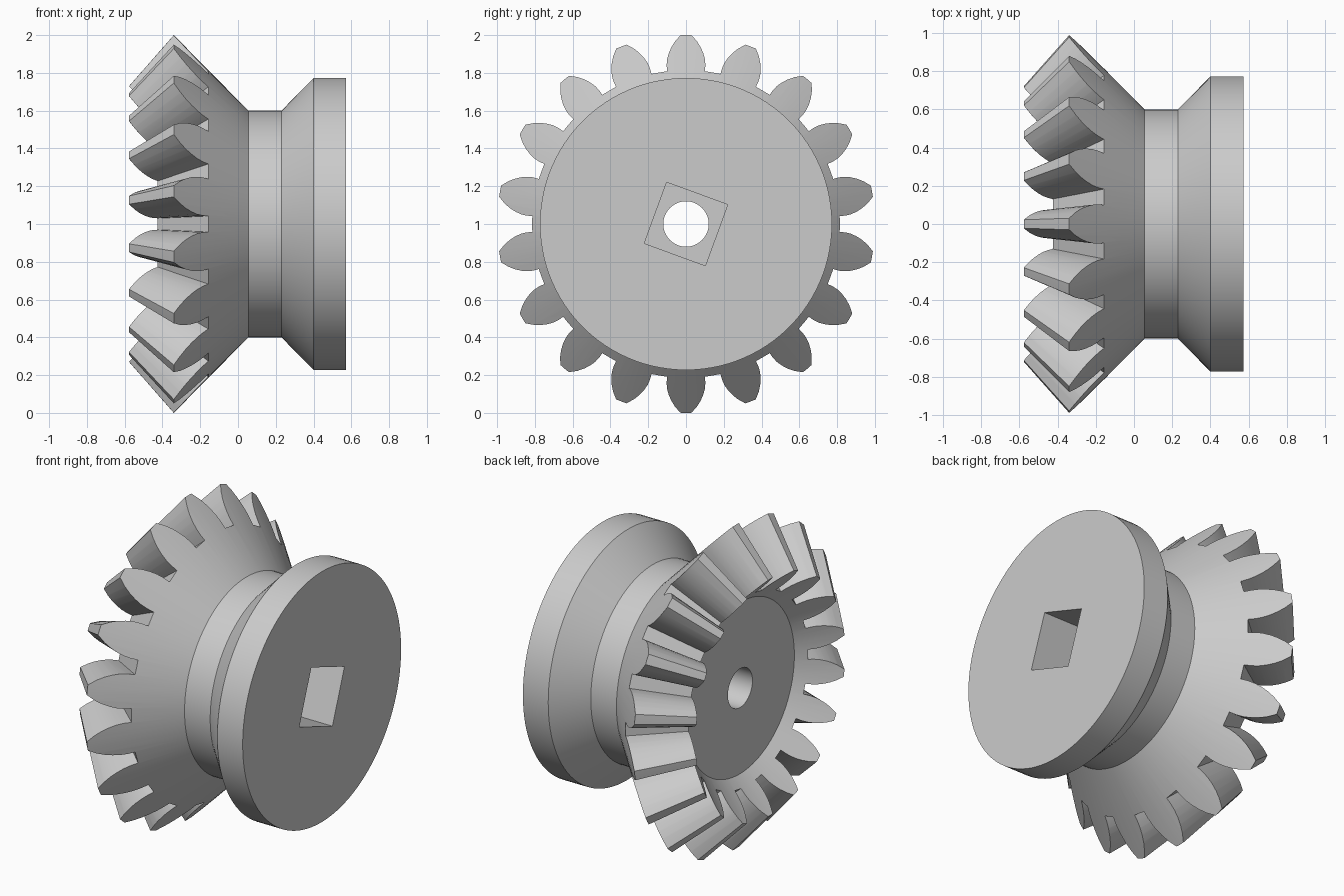
import bpy, bmesh, math
from mathutils import Matrix, Vector

old = bpy.data.objects.get("Cube")
if old:
    bpy.data.objects.remove(old, do_unlink=True)

grey = bpy.data.materials.new("plain grey")
grey.use_nodes = True
GREY = (0.6, 0.6, 0.6, 1)
grey.diffuse_color = GREY
grey.node_tree.nodes["Principled BSDF"].inputs["Base Color"].default_value = GREY

TEETH = 18
# Tooth outline at the large end: (radius, half width) from root to beyond the tip
TOOTH = [(0.815, 0.1), (0.845, 0.103), (0.875, 0.101), (0.905, 0.093),
         (0.935, 0.08), (0.965, 0.061), (1.0, 0.03), (1.08, 0.02)]


def finish(bm, name):
    bmesh.ops.recalc_face_normals(bm, faces=bm.faces[:])
    mesh = bpy.data.meshes.new(name)
    bm.to_mesh(mesh)
    bm.free()
    mesh.materials.append(grey)
    obj = bpy.data.objects.new(name, mesh)
    obj.location.z = 1
    bpy.context.collection.objects.link(obj)
    return obj


def activate(obj):
    bpy.ops.object.select_all(action='DESELECT')
    obj.select_set(True)
    bpy.context.view_layer.objects.active = obj


def prism(bm, first, last):
    """Closed solid between two matching loops of points."""
    p = [bm.verts.new(co) for co in first]
    q = [bm.verts.new(co) for co in last]
    bm.faces.new(p)
    bm.faces.new(q)
    for i in range(len(p)):
        bm.faces.new((p[i - 1], p[i], q[i], q[i - 1]))


def lathe(name, profile, steps):
    """Closed solid turned around the x axis from (x, radius) points."""
    bm = bmesh.new()
    rings = []
    for x, r in profile:
        angles = [math.tau * i / steps for i in range(steps)]
        rings.append([bm.verts.new((x, r * math.sin(a), r * math.cos(a))) for a in angles])
    for p, q in zip(rings, rings[1:]):
        for i in range(steps):
            bm.faces.new((p[i - 1], p[i], q[i], q[i - 1]))
    bm.faces.new(rings[0])
    bm.faces.new(rings[-1])
    return finish(bm, name)


def cut(obj, cutter):
    activate(obj)
    mod = obj.modifiers.new("cut", 'BOOLEAN')
    mod.operation = 'DIFFERENCE'
    mod.solver = 'EXACT'
    mod.object = cutter
    bpy.ops.object.modifier_apply(modifier=mod.name)
    bpy.data.objects.remove(cutter, do_unlink=True)


def gap_section(t):
    """Loop around one tooth gap; t is 0 at the large end and 1 at the small end."""
    left, right = [], []
    for r, w in TOOTH:
        small_r = 0.583 + (r - 0.815) * 0.795
        big = Vector((-0.34 + (1 - r) * 0.9875, r))
        small = Vector((-0.577 + (0.73 - small_r) * 1.03, small_r))
        x, rad = big.lerp(small, t)
        a = math.pi / TEETH - w / r
        left.append((x, -rad * math.sin(a), rad * math.cos(a)))
        right.append((x, rad * math.sin(a), rad * math.cos(a)))
    return left + right[::-1]


# Turned blank: recessed disc, tooth cones, neck and flange
gear = lathe("bevel_gear", [(-0.37, 0.529), (-0.577, 0.73), (-0.34, 1.0), (0.055, 0.6),
                            (0.23, 0.6), (0.4, 0.773), (0.573, 0.773)], TEETH * 6)

# Tapered gaps between the teeth
bm = bmesh.new()
for k in range(TEETH):
    turn = Matrix.Rotation(math.tau * (k + 0.5) / TEETH, 3, 'X')
    prism(bm, *[[turn @ Vector(co) for co in gap_section(t)] for t in (-0.25, 1.25)])
cut(gear, finish(bm, "gap_cutter"))

# Round bore right through
cut(gear, lathe("bore_cutter", [(-0.8, 0.12), (0.8, 0.12)], 64))

# Square socket in the flange side
bm = bmesh.new()
bmesh.ops.create_cube(bm, size=1)
bm.transform(Matrix.Rotation(math.radians(-20), 4, 'X')
             @ Matrix.Translation((0.4, 0, 0)) @ Matrix.Diagonal((0.8, 0.344, 0.344, 1)))
cut(gear, finish(bm, "socket_cutter"))

activate(gear)
bpy.ops.object.shade_smooth_by_angle(angle=math.radians(25))
